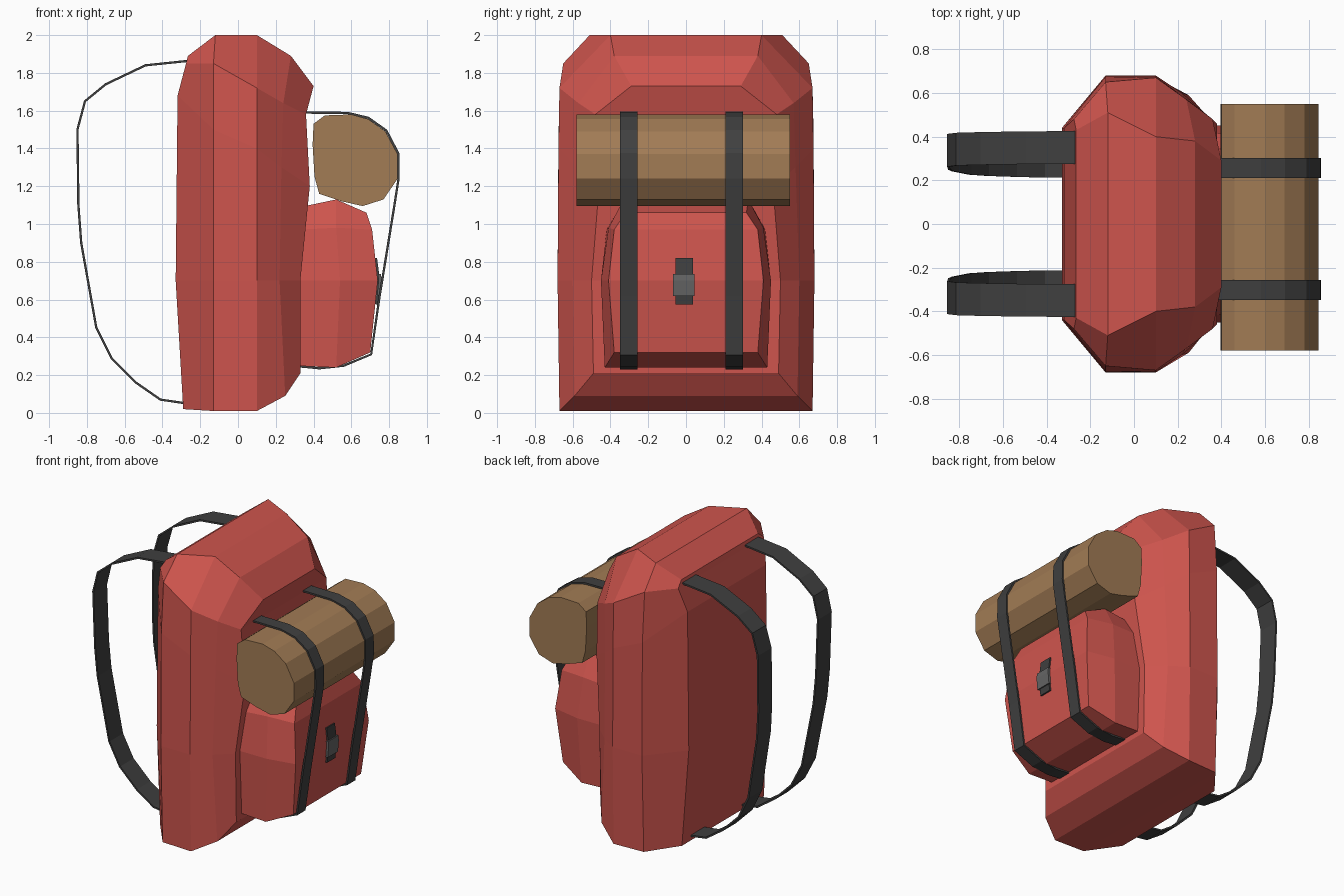
import bpy, bmesh

if "Cube" in bpy.data.objects:
    bpy.data.objects.remove(bpy.data.objects["Cube"])


def material(name, rgb):
    m = bpy.data.materials.new(name)
    m.diffuse_color = (*rgb, 1)
    m.use_nodes = True
    m.node_tree.nodes["Principled BSDF"].inputs["Base Color"].default_value = m.diffuse_color
    return m


RED = material("red_cloth", (0.62, 0.09, 0.075))
BROWN = material("brown_roll", (0.36, 0.2, 0.09))
DARK = material("dark_webbing", (0.05, 0.05, 0.05))
GREY = material("grey_buckle", (0.13, 0.13, 0.13))


def make(name, verts, faces, mat, thickness=0):
    me = bpy.data.meshes.new(name)
    me.from_pydata(verts, [], faces)
    bm = bmesh.new()
    bm.from_mesh(me)
    bmesh.ops.recalc_face_normals(bm, faces=bm.faces)
    bm.to_mesh(me)
    bm.free()
    me.materials.append(mat)
    ob = bpy.data.objects.new(name, me)
    bpy.context.collection.objects.link(ob)
    if thickness:
        mod = ob.modifiers.new("thickness", "SOLIDIFY")
        mod.thickness = thickness
        mod.offset = 0
    return ob


def loft(name, slices, mat):
    """Half outlines (x, y, z) mirrored in y, bridged, with strip caps."""
    n = len(slices[0])
    k = 2 * n
    verts, faces = [], []
    for s in slices:
        verts += s + [(x, -y, z) for x, y, z in reversed(s)]
    for i in range(len(slices) - 1):
        for j in range(k):
            a, b = i * k + j, i * k + (j + 1) % k
            faces.append((a, b, b + k, a + k))
    for base in (0, (len(slices) - 1) * k):
        for j in range(n - 1):
            faces.append((base + j, base + j + 1, base + k - 2 - j, base + k - 1 - j))
    return make(name, verts, faces, mat)


def ribbon(name, path, width, mat, thickness=0.012):
    """Flat strap along (x, y, z) points, its width along y."""
    verts, faces = [], []
    for x, y, z in path:
        verts += [(x, y - width / 2, z), (x, y + width / 2, z)]
    for i in range(len(path) - 1):
        a = 2 * i
        faces.append((a, a + 1, a + 3, a + 2))
    return make(name, verts, faces, mat, thickness)


# Main bag, slices from back panel to front panel
loft("main_bag", [
    [(-.29, .46, .02), (-.33, .44, .7), (-.32, .44, 1.68), (-.275, .48, 1.85), (-.265, .43, 1.89)],
    [(-.13, .66, .01), (-.13, .68, .7), (-.13, .675, 1.5), (-.13, .65, 1.85), (-.12, .51, 2.0)],
    [(.10, .67, .01), (.10, .68, .7), (.10, .675, 1.4), (.10, .67, 1.72), (.10, .40, 2.0)],
    [(.25, .59, .09), (.22, .60, .7), (.23, .58, 1.3), (.24, .57, 1.64), (.28, .38, 1.89)],
    [(.33, .49, .21), (.33, .50, .7), (.38, .46, 1.2), (.36, .48, 1.58), (.40, .29, 1.73)],
], RED)

# Front pocket
loft("front_pocket", [
    [(.29, .43, .25), (.30, .45, .7), (.32, .42, .97), (.33, .35, 1.09)],
    [(.52, .43, .24), (.54, .45, .7), (.52, .41, .98), (.52, .33, 1.13)],
    [(.70, .38, .32), (.74, .41, .7), (.71, .38, .97), (.68, .32, 1.06)],
], RED)

# Bedroll
profile = [(.40, 1.53), (.46, 1.575), (.60, 1.58), (.69, 1.555), (.78, 1.49), (.845, 1.37),
           (.845, 1.24), (.77, 1.13), (.66, 1.095), (.55, 1.12), (.43, 1.16), (.405, 1.25), (.395, 1.42)]
n = len(profile)
roll = [(x, y, z) for y in (-.58, .55) for x, z in profile]
sides = [(i, (i + 1) % n, n + (i + 1) % n, n + i) for i in range(n)]
make("bedroll", roll, sides + [tuple(range(n)), tuple(range(n, 2 * n))], BROWN)

# Straps holding the bedroll and pocket
front_path = [(.35, 1.59), (.58, 1.588), (.69, 1.562), (.785, 1.495), (.848, 1.375), (.85, 1.24),
              (.825, 1.08), (.75, .62), (.705, .31), (.56, .25), (.43, .236), (.29, .25)]
for side, y in (("left", -.303), ("right", .256)):
    ribbon("bedroll_strap_" + side, [(x, y, z) for x, z in front_path], .092, DARK)

# Shoulder straps, leaning inward toward the bottom
back_path = [(-.25, 1.865), (-.49, 1.84), (-.70, 1.74), (-.81, 1.65), (-.85, 1.5), (-.845, 1.1),
             (-.83, .9), (-.75, .45), (-.67, .29), (-.54, .16), (-.41, .07), (-.27, .05)]
for side, s in (("left", -1), ("right", 1)):
    pts = [(x, s * (.285 + .035 * z), z) for x, z in back_path]
    ribbon("shoulder_strap_" + side, pts, .15, DARK)

# Pocket tab and buckle
ribbon("pocket_tab", [(.733, -.01, .575), (.746, -.01, .7), (.73, -.01, .82)], .092, DARK)
ribbon("pocket_buckle", [(.745, -.012, .62), (.752, -.012, .7), (.749, -.012, .735)], .115, GREY, .016)
